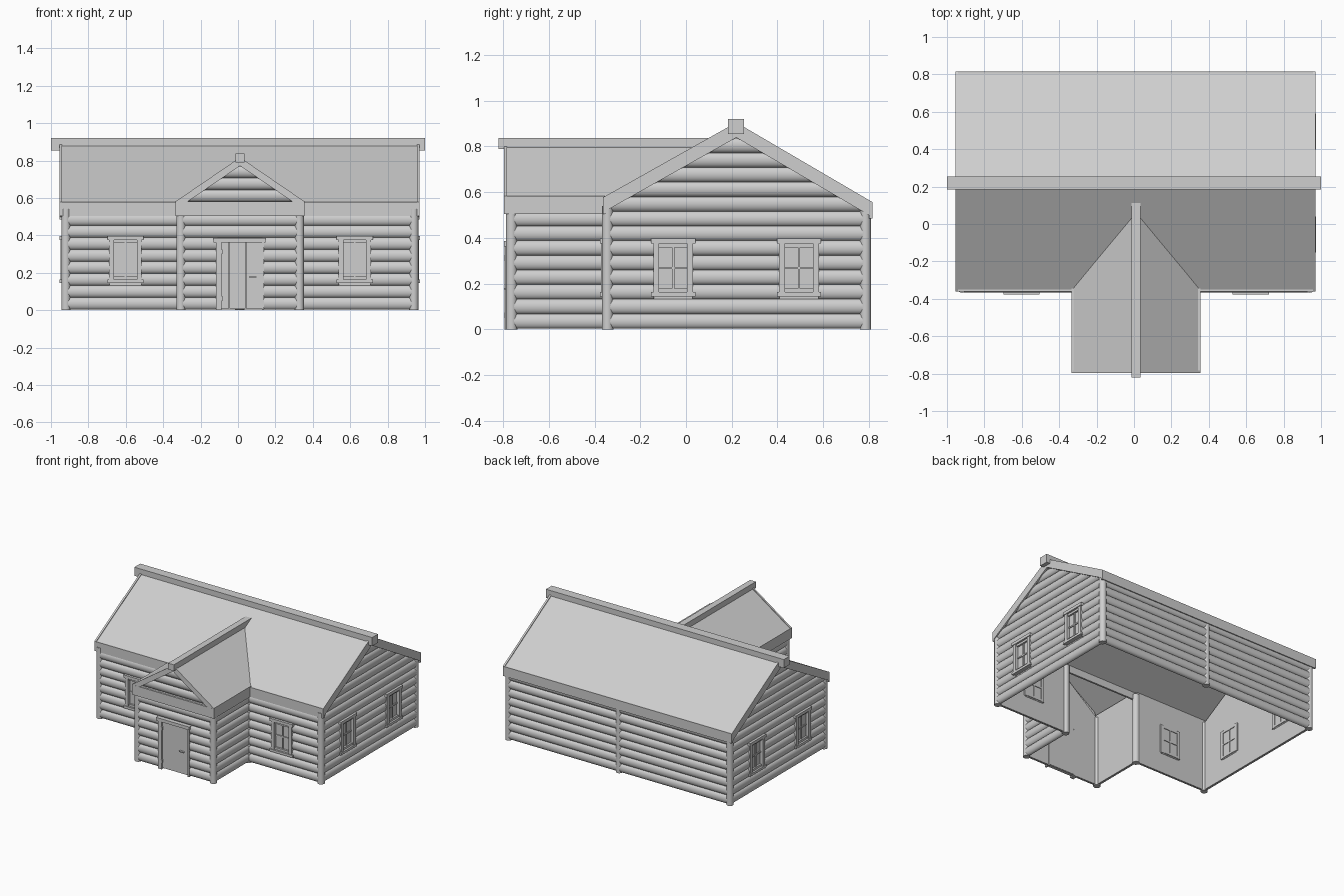
import bpy, bmesh, math
from mathutils import Vector

if "Cube" in bpy.data.objects:
    bpy.data.objects.remove(bpy.data.objects["Cube"])

mat = bpy.data.materials.new("plain grey")
mat.diffuse_color = (0.62, 0.62, 0.62, 1)
mat.use_nodes = True
mat.node_tree.nodes["Principled BSDF"].inputs["Base Color"].default_value = mat.diffuse_color


def finish(name, bm):
    bmesh.ops.recalc_face_normals(bm, faces=bm.faces[:])
    me = bpy.data.meshes.new(name)
    bm.to_mesh(me)
    bm.free()
    me.materials.append(mat)
    me.polygons.foreach_set("use_smooth", [True] * len(me.polygons))
    me.set_sharp_from_angle(angle=math.radians(35))
    ob = bpy.data.objects.new(name, me)
    bpy.context.collection.objects.link(ob)
    return ob


def loft(bm, a, b):
    """Closed solid between two matching rings of points."""
    va = [bm.verts.new(p) for p in a]
    vb = [bm.verts.new(p) for p in b]
    n = len(va)
    bm.faces.new(va)
    bm.faces.new(vb[::-1])
    for i in range(n):
        j = (i + 1) % n
        bm.faces.new((va[i], vb[i], vb[j], va[j]))


def box(name, x0, x1, y0, y1, z0, z1):
    bm = bmesh.new()
    ring = [(x0, y0), (x1, y0), (x1, y1), (x0, y1)]
    loft(bm, [(x, y, z0) for x, y in ring], [(x, y, z1) for x, y in ring])
    return finish(name, bm)


def slab(name, pts, t):
    """Sheet through the top points, thickened straight down."""
    bm = bmesh.new()
    loft(bm, pts, [(x, y, z - t) for x, y, z in pts])
    return finish(name, bm)


def post(name, x, y, top=0.54):
    bm = bmesh.new()
    ring = [(x + 0.025 * math.cos(k * math.pi / 8), y + 0.025 * math.sin(k * math.pi / 8)) for k in range(16)]
    loft(bm, [(*p, 0) for p in ring], [(*p, top) for p in ring])
    finish(name, bm)


PITCH = 0.064


def wall(name, p0, p1, gable=None, windows=(), door=None):
    """Log wall from p0 to p1, outside on the right. gable = (ridge position, apex z, slope)."""
    p0, p1 = Vector(p0), Vector(p1)
    length = (p1 - p0).length
    d = (p1 - p0) / length

    def at(s, o, z):
        return (p0.x + d.x * s + d.y * o, p0.y + d.y * s - d.x * o, z)

    def clip(s, z):
        if not gable:
            return s
        c, apex, slope = gable
        h = max(0.002, (apex - z) / slope)
        return min(max(s, c - h), c + h)

    def wbox(bm, s0, s1, o0, o1, z0, z1):
        ring = [(s0, o0), (s1, o0), (s1, o1), (s0, o1)]
        loft(bm, [at(s, o, z0) for s, o in ring], [at(s, o, z1) for s, o in ring])

    # rounded logs, interrupted by openings
    holes = sorted([(w - 0.085, w + 0.085, 0.15) for w in windows]
                   + ([(door - 0.12, door + 0.12, -1)] if door else []))
    bm = bmesh.new()
    top = gable[1] - 0.02 if gable else 0.54
    zc = 0.036
    while zc < top:
        spans, start = [], 0
        for a, b, low in holes:
            if low < zc < 0.39:
                spans.append((start, a))
                start = b
        spans.append((start, length))
        prof = [(0.022 * math.cos(t), zc + 0.033 * math.sin(t))
                for t in [math.pi * (k / 10 - 0.5) for k in range(11)]]
        for a, b in spans:
            loft(bm, [at(clip(a, z), o, z) for o, z in prof],
                 [at(clip(b, z), o, z) for o, z in prof])
        zc += PITCH
    finish(name + "_logs", bm)

    # flat inner lining
    bm = bmesh.new()
    out = [(0, 0.005), (length, 0.005)]
    if gable:
        out += [(length, 0.53), (gable[0], gable[1]), (0, 0.53)]
    else:
        out += [(length, 0.56), (0, 0.56)]
    loft(bm, [at(s, 0.002, z) for s, z in out], [at(s, -0.01, z) for s, z in out])
    finish(name + "_lining", bm)

    # windows: glass, casing, sash and glazing bars
    for w in windows:
        bm = bmesh.new()
        wbox(bm, w - 0.08, w + 0.08, -0.013, 0.006, 0.155, 0.385)
        finish(name + "_window_glass", bm)
        bm = bmesh.new()
        wbox(bm, w - 0.097, w + 0.097, 0, 0.034, 0.375, 0.397)
        wbox(bm, w - 0.097, w + 0.097, 0, 0.034, 0.145, 0.163)
        for k in (-1, 1):
            wbox(bm, w + k * 0.074 - 0.013, w + k * 0.074 + 0.013, -0.018, 0.029, 0.16, 0.38)
        for z in (0.163, 0.359):
            wbox(bm, w - 0.065, w + 0.065, -0.018, 0.02, z, z + 0.016)
        wbox(bm, w - 0.005, w + 0.005, -0.018, 0.014, 0.165, 0.375)
        wbox(bm, w - 0.065, w + 0.065, -0.018, 0.013, 0.264, 0.274)
        finish(name + "_window_frame", bm)

    # plank door with frame, hinges and handle
    if door:
        bm = bmesh.new()
        for k in range(5):
            s = door - 0.1 + k * 0.044
            wbox(bm, s, s + 0.043, -0.014, 0.018, 0.008, 0.362)
        finish("door_planks", bm)
        bm = bmesh.new()
        wbox(bm, door - 0.14, door + 0.138, 0, 0.034, 0.362, 0.386)
        wbox(bm, door - 0.128, door - 0.098, -0.014, 0.03, 0, 0.37)
        wbox(bm, door + 0.118, door + 0.13, -0.014, 0.026, 0, 0.37)
        finish("door_frame", bm)
        bm = bmesh.new()
        wbox(bm, door + 0.05, door + 0.088, 0.015, 0.034, 0.174, 0.181)
        for z in (0.05, 0.3):
            wbox(bm, door - 0.106, door - 0.092, 0.01, 0.034, z, z + 0.025)
        finish("door_hardware", bm)


# walls around the T-shaped plan
XL, XR, PL, PR = -0.92, 0.94, -0.305, 0.328
YF, YB, YP = -0.343, 0.785, -0.763
side = (0.85, 0.575)
wall("front_left_wall", (XL, YF), (PL, YF), windows=(0.318,))
wall("porch_left_wall", (PL, YF), (PL, YP))
wall("porch_front_wall", (PL, YP), (PR, YP), gable=(0.316, 0.785, 0.68), door=0.315)
wall("porch_right_wall", (PR, YP), (PR, YF))
wall("front_right_wall", (PR, YF), (XR, YF), windows=(0.296,))
wall("right_wall", (XR, YF), (XR, YB), gable=(0.563, *side), windows=(0.287, 0.837))
wall("back_wall", (XR, YB), (XL, YB))
wall("left_wall", (XL, YB), (XL, YF), gable=(0.565, *side), windows=(0.291, 0.841))

# corner posts
for x, y in [(XL, YF), (PL, YF), (PL, YP), (PR, YP), (PR, YF), (XR, YF), (XR, YB), (XL, YB), (0.01, YB)]:
    post("post", x, y)

# main roof: two panels, barge boards, eave boards, ridge beam
RX0, RX1, RY, RZ = -0.955, 0.97, 0.22, 0.905
for tag, ey, ez in (("front", -0.362, 0.578), ("back", 0.815, 0.557)):
    def strip(x0, x1, dz):
        return [(x0, ey, ez - dz), (x1, ey, ez - dz), (x1, RY, RZ - dz), (x0, RY, RZ - dz)]
    slab(tag + "_roof_panel", strip(RX0 + 0.008, RX1 - 0.008, 0.006), 0.02)
    for x in (RX0, RX1 - 0.014):
        slab(tag + "_barge_board", strip(x, x + 0.014, 0), 0.066)
    s = 1 if ey > 0 else -1
    y0, y1 = sorted((ey, ey - s * 0.014))
    box(tag + "_eave_board", RX0, RX1, y0, y1, ez - 0.073, ez)
box("ridge_beam", -1, 1, 0.184, 0.254, 0.855, 0.92)

# porch roof: panels reach back to the valley with the main roof
CX, PZ = 0.011, 0.812
for tag, ex, s in (("left", -0.33, -1), ("right", 0.352, 1)):
    slab("porch_" + tag + "_roof_panel",
         [(ex, -0.788, 0.578), (CX, -0.788, PZ), (CX, 0.06, PZ), (ex, -0.35, 0.578)], 0.015)
    slab("porch_" + tag + "_barge_board",
         [(ex, -0.796, 0.584), (CX, -0.796, PZ + 0.005), (CX, -0.782, PZ + 0.005), (ex, -0.782, 0.584)], 0.045)
    x0, x1 = sorted((ex + s * 0.004, ex - s * 0.01))
    box("porch_" + tag + "_eave_board", x0, x1, -0.796, -0.345, 0.505, 0.584)
box("porch_front_beam", -0.334, 0.356, -0.797, -0.783, 0.505, 0.58)
box("porch_ridge_beam", CX - 0.024, CX + 0.024, -0.82, 0.12, 0.79, 0.838)
